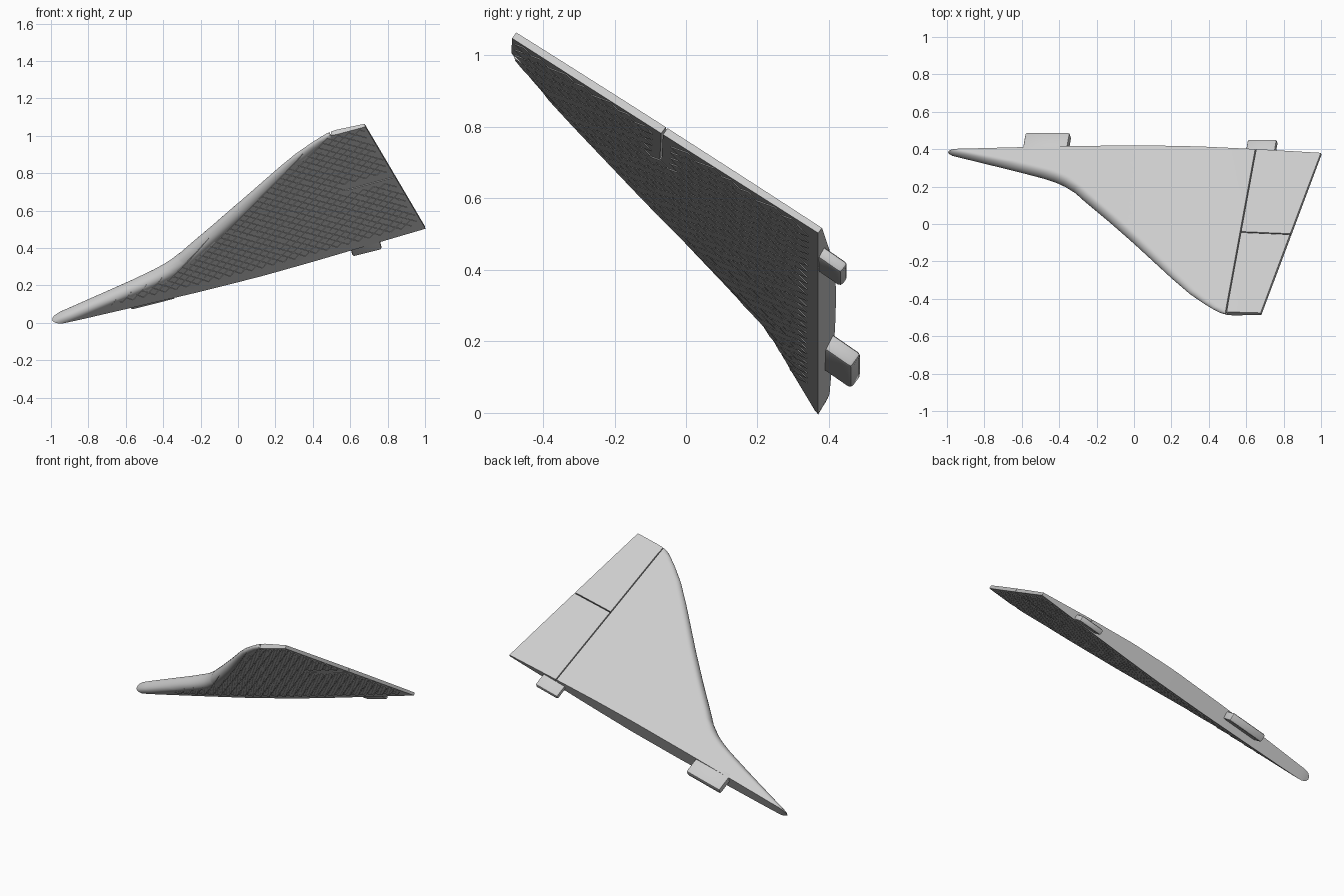
import bpy, bmesh, math
from mathutils import Vector

if "Cube" in bpy.data.objects:
    bpy.data.objects.remove(bpy.data.objects["Cube"])

# Wing frame: chord runs aft, span runs out to the tip, up is the upper skin side
ORIGIN = Vector((-0.99, 0.37, 0.0))
CHORD = Vector((0.97, 0, 0.245)).normalized()
SPAN = Vector((-0.142, -0.814, 0.563)).normalized()
UP = SPAN.cross(CHORD)
TIP, GAP, SPLIT = 1.05, 0.006, 0.535

GREY = bpy.data.materials.new("light grey")
GREY.use_nodes = True
GREY.diffuse_color = (0.6, 0.6, 0.6, 1)
GREY.node_tree.nodes["Principled BSDF"].inputs["Base Color"].default_value = (0.6, 0.6, 0.6, 1)


def place(c, s, n):
    return ORIGIN + CHORD * c + SPAN * s + UP * n


def curve(points, x):
    """Linear interpolation through (x, value) pairs."""
    for (x0, v0), (x1, v1) in zip(points, points[1:]):
        if x <= x1:
            return v0 + (v1 - v0) * (x - x0) / (x1 - x0)
    return points[-1][1]


# Leading edge as (span, chord); root heights of both skins as (chord, height)
EDGE = [(0, 0), (0.01, 0.015), (0.082, 0.274), (0.156, 0.53), (0.185, 0.61),
        (0.211, 0.664), (0.255, 0.732), (0.31, 0.792), (0.44, 0.942), (0.59, 1.108),
        (0.82, 1.352), (0.92, 1.465), (0.985, 1.555), (1.02, 1.61), (1.04, 1.645), (1.05, 1.675)]
UPPER = [(0, 0.054), (0.1, 0.057), (0.35, 0.068), (0.7, 0.081), (1.1, 0.087),
         (1.4, 0.077), (1.7, 0.053), (2.055, 0.018)]
LOWER = [(0, -0.012), (0.15, -0.016), (0.45, -0.021), (0.8, -0.026), (1.15, -0.026),
         (1.45, -0.019), (1.7, -0.011), (2.055, 0)]


def leading(s):
    return curve(EDGE, s)


def hinge(s):
    return 1.70 - 0.016 * s / TIP


def flap_front(s):
    return hinge(s) + GAP


def trailing(s):
    return 2.055 - 0.17 * s


def heights(c, s):
    """Lower and upper skin height at a chord and span position."""
    top = curve(UPPER, c) * (1 - 0.52 * s / TIP)
    low = curve(LOWER, c) * (1 - 0.4 * s / TIP)
    radius = 0.055 + 0.08 * max(0, 1 - abs(s - 0.12) / 0.12)
    k = min(1, max(0, (c - leading(s)) / radius))
    g = math.sqrt(1 - (1 - k) ** 2)
    mid = low + 0.45 * (top - low)
    return mid + (low - mid) * g, mid + (top - mid) * g


def skin_low(c, s, drop=0.0):
    """Point on the lower skin, which flares outward at the root."""
    n = heights(c, s)[0]
    flare = 0.7 * min(0, n) * max(0, 1 - s / 0.08)
    return place(c, s + flare, n - drop)


def finish(name, bm, smooth=True):
    bmesh.ops.recalc_face_normals(bm, faces=bm.faces)
    mesh = bpy.data.meshes.new(name)
    bm.to_mesh(mesh)
    bm.free()
    mesh.materials.append(GREY)
    ob = bpy.data.objects.new(name, mesh)
    bpy.context.collection.objects.link(ob)
    if smooth:
        bpy.ops.object.select_all(action='DESELECT')
        ob.select_set(True)
        bpy.context.view_layer.objects.active = ob
        bpy.ops.object.shade_smooth_by_angle(angle=math.radians(35))


def loft(name, start, end, spans, steps, top=None):
    """Closed solid between two chord limits."""
    bm = bmesh.new()
    rows = []
    for s in spans:
        a, b = start(s), end(s)
        cs = [a + (b - a) * (i / steps) ** 1.7 for i in range(steps + 1)]
        upper = [bm.verts.new(place(c, s, top or heights(c, s)[1])) for c in cs]
        lower = [bm.verts.new(skin_low(c, s)) for c in cs]
        rows.append((upper, lower))
    for (u0, l0), (u1, l1) in zip(rows, rows[1:]):
        for i in range(steps):
            bm.faces.new((u0[i], u0[i + 1], u1[i + 1], u1[i]))
            bm.faces.new((l0[i], l1[i], l1[i + 1], l0[i + 1]))
        for i in (0, -1):
            bm.faces.new((u0[i], u1[i], l1[i], l0[i]))
    for u, l in (rows[0], rows[-1]):
        for i in range(steps):
            bm.faces.new((u[i], u[i + 1], l[i + 1], l[i]))
    bmesh.ops.remove_doubles(bm, verts=bm.verts, dist=0.00001)
    finish(name, bm)


def spread(a, b, n):
    return [a + (b - a) * i / n for i in range(n + 1)]


# Main panel, two control flaps and the thin seal under the hinge groove
stations = sorted(set(spread(0, TIP, 36) + [s for s, c in EDGE]))
loft("main_wing", leading, hinge, stations, 28)
for name, a, b in (("inner_flap", 0, SPLIT - GAP / 2), ("outer_flap", SPLIT + GAP / 2, TIP)):
    loft(name, flap_front, trailing, spread(a, b, 8), 6)
loft("hinge_seal", hinge, flap_front, spread(0, TIP, 14), 1, top=0.006)

# Diagonal heat tiles under the wing
PITCH, HALF, DEPTH = 0.042, 0.0198, 0.0025
DIAGONAL = math.sqrt(0.5)
bm = bmesh.new()


def on_wing(c, s):
    clear_split = c < hinge(s) or abs(s - SPLIT) > GAP
    return 0.002 < s < TIP - 0.003 and leading(s) + 0.006 < c < trailing(s) - 0.003 and clear_split


for i in range(80):
    for j in range(-50, 50):
        p, q = i * PITCH, j * PITCH
        corners = [((p + dp + q + dq) * DIAGONAL, (p + dp - q - dq) * DIAGONAL)
                   for dp, dq in ((-HALF, -HALF), (HALF, -HALF), (HALF, HALF), (-HALF, HALF))]
        if not all(on_wing(c, s) for c, s in corners):
            continue
        base = [bm.verts.new(skin_low(c, s, -0.001)) for c, s in corners]
        face = [bm.verts.new(skin_low(c, s, DEPTH)) for c, s in corners]
        bm.faces.new(base)
        bm.faces.new(face[::-1])
        for k in range(4):
            bm.faces.new((base[k], face[k], face[(k + 1) % 4], base[(k + 1) % 4]))
finish("heat_tiles", bm, smooth=False)


# Mounting tabs on the root face
def tab(name, c0, c1, reach, n0, n1):
    bm = bmesh.new()
    bmesh.ops.create_cube(bm, size=1)
    for v in bm.verts:
        x, y, z = v.co + Vector((0.5, 0.5, 0.5))
        v.co = place(c0 + (c1 - c0) * x, 0.03 - (reach + 0.03) * y, n0 + (n1 - n0) * z)
    bmesh.ops.bevel(bm, geom=bm.edges[:], offset=0.011, segments=2, profile=0.5, affect='EDGES')
    finish(name, bm)


tab("front_tab", 0.422, 0.668, 0.097, 0.022, 0.072)
tab("rear_tab", 1.641, 1.803, 0.082, -0.006, 0.03)
